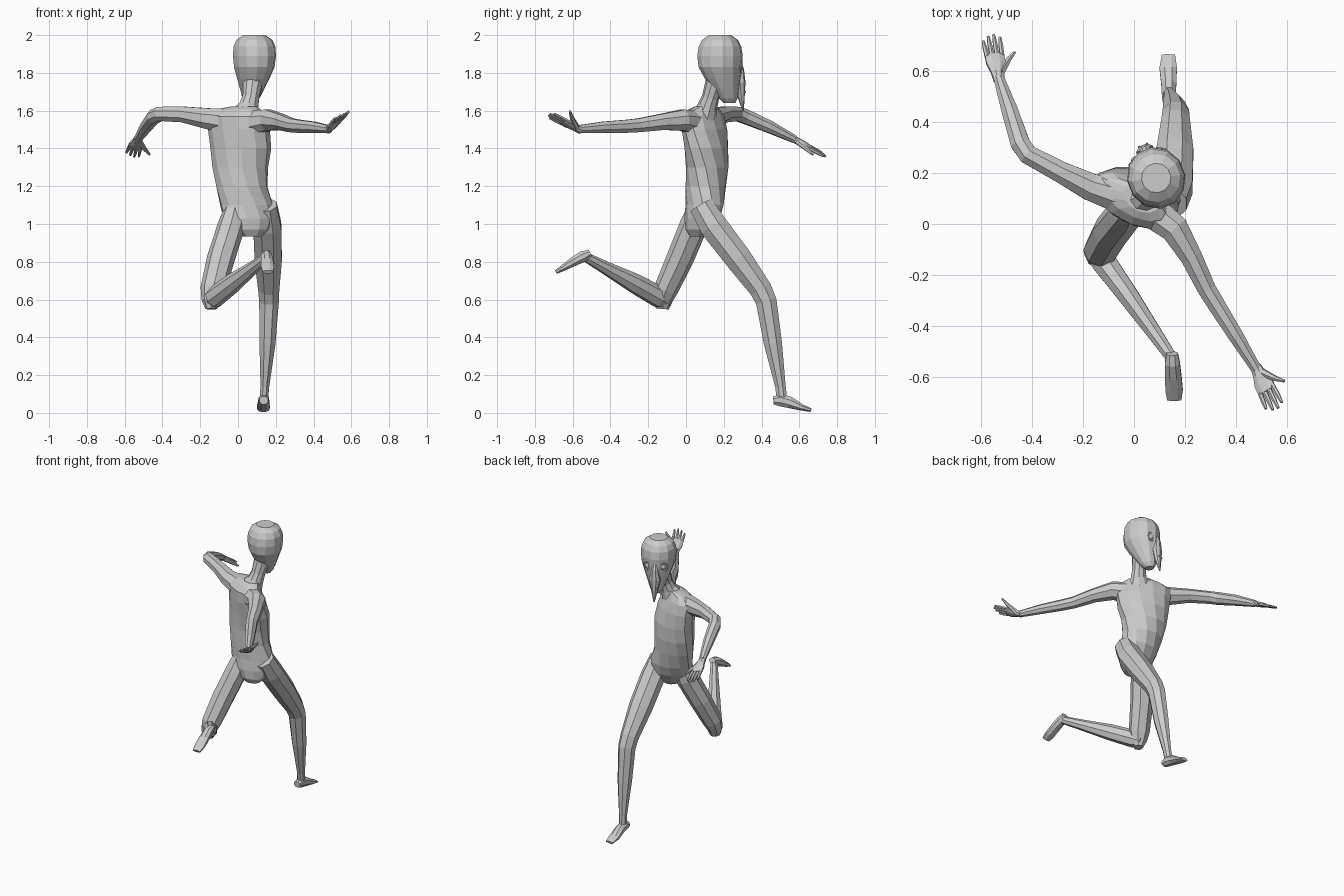
import bpy, bmesh
from math import sin, cos, pi, radians
from mathutils import Vector, Matrix


def loft(name, loops):
    """Skin a list of equal-length point loops and cap both ends."""
    bm = bmesh.new()
    rows = [[bm.verts.new(p) for p in loop] for loop in loops]
    n = len(rows[0])
    for a, b in zip(rows, rows[1:]):
        for i in range(n):
            bm.faces.new((a[i], a[(i + 1) % n], b[(i + 1) % n], b[i]))
    bm.faces.new(rows[0][::-1])
    bm.faces.new(rows[-1])
    bmesh.ops.recalc_face_normals(bm, faces=bm.faces)
    me = bpy.data.meshes.new(name)
    bm.to_mesh(me)
    bm.free()
    ob = bpy.data.objects.new(name, me)
    bpy.context.collection.objects.link(ob)
    return ob


def tube(name, rings, side=(1, 0, 0), n=8):
    """Limb through rings (x, y, z, radius along side, radius across)."""
    pts = [Vector(r[:3]) for r in rings]
    loops = []
    for i, r in enumerate(rings):
        d_in = (pts[i] - pts[max(i - 1, 0)]).normalized()
        d_out = (pts[min(i + 1, len(pts) - 1)] - pts[i]).normalized()
        t = (d_in + d_out).normalized()
        s = Vector(side)
        s = (s - t * s.dot(t)).normalized()
        u = t.cross(s)
        ra, rb = r[3], r[-1]
        loops.append([pts[i] + s * ra * cos(a) + u * rb * sin(a)
                      for a in [2 * pi * (k + .5) / n for k in range(n)]])
    return loft(name, loops)


def stack(name, rings, n=12):
    """Horizontal rings (z, x, y, half width, half depth, turn in degrees)."""
    loops = []
    for z, x, y, w, d, turn in rings:
        m = Matrix.Rotation(radians(turn), 3, 'Z')
        loops.append([m @ Vector((w * cos(a), d * sin(a), 0)) + Vector((x, y, z))
                      for a in [2 * pi * (k + .5) / n for k in range(n)]])
    return loft(name, loops)


def hand(name, wrist, tip, thumb_side, thumb_tip):
    w, t, s = Vector(wrist), Vector(tip), Vector(thumb_side)
    f = (t - w).normalized()
    s = (s - f * s.dot(f)).normalized()
    length = (t - w).length
    # palm
    tube(name + "_palm", [(*(w - f * .01), .022, .020), (*(w + f * .03), .028, .018),
                          (*(w + f * .07), .041, .017), (*(w + f * length * .57), .041, .011)], s)
    # four fingers
    for k, (off, ln) in enumerate([(-1.5, .9), (-.5, 1), (.5, 1.03), (1.5, .96)]):
        a = w + f * length * .53 + s * off * .020
        b = w + f * length * ln + s * off * .023
        tube(f"{name}_finger_{k + 1}", [(*a, .010), (*a.lerp(b, .55), .0095), (*b, .006)], s, 6)
    # thumb
    a, c = w + f * .025 + s * .012, Vector(thumb_tip)
    b = a.lerp(c, .55) + f * .006
    tube(name + "_thumb", [(*a, .017), (*b, .012), (*c, .006)], f, 6)


# torso, twisted from hips to shoulders
stack("torso", [
    (.935, .075, .06, .05, .04, 15), (.97, .07, .07, .095, .07, 15),
    (1.03, .06, .085, .14, .09, 15), (1.10, .045, .098, .142, .100, 8),
    (1.20, .02, .105, .138, .108, -4), (1.30, .012, .112, .150, .110, -14),
    (1.40, .015, .108, .168, .108, -22), (1.50, .005, .098, .178, .098, -28),
    (1.57, -.01, .092, .172, .085, -29), (1.605, .0, .095, .135, .062, -29),
    (1.622, .03, .10, .075, .05, -28)])

# neck
tube("neck", [(.04, .10, 1.58, .075, .065), (.058, .115, 1.625, .053, .052),
              (.068, .13, 1.67, .046, .046), (.08, .16, 1.76, .055, .055)], n=10)

# head, turned a little towards -x
YAW = 22
HX, HY = .087, .18
turn = Matrix.Rotation(radians(YAW), 3, 'Z')


def face(side, fwd, z):
    """Point given in head space."""
    return turn @ Vector((side, fwd, 0)) + Vector((HX, HY, z))


head = []
for z, fwd, w, d in [(1.64, .055, .026, .030), (1.665, .048, .044, .050),
                     (1.72, .030, .066, .075), (1.77, .016, .085, .097),
                     (1.83, .002, .107, .117), (1.89, 0, .114, .122),
                     (1.94, 0, .111, .114), (1.975, 0, .095, .095), (2.0, 0, .058, .058)]:
    p = face(0, fwd, z)
    head.append((z, p.x, p.y, w, d, YAW))
stack("head", head)

# long pointed nose
side = turn @ Vector((1, 0, 0))
tube("nose", [(*face(0, .100, 1.87), .012, .012), (*face(0, .113, 1.82), .022, .022),
              (*face(0, .112, 1.75), .038, .030), (*face(0, .118, 1.69), .026, .022),
              (*face(0, .132, 1.60), .004, .004)], side)

# eyes with raised rims, ears and nostrils
for tag, sx in (("left", -1), ("right", 1)):
    c = face(sx * .052, .097, 1.835)
    out = turn @ Vector((sx * .45, 1, -.05)).normalized()
    q = out.to_track_quat('Z', 'Y')
    bpy.ops.mesh.primitive_torus_add(location=c, rotation=q.to_euler(), major_radius=.027,
                                     minor_radius=.006, major_segments=12, minor_segments=5)
    bpy.context.object.name = tag + "_eye_rim"
    bpy.ops.mesh.primitive_uv_sphere_add(segments=10, ring_count=6, radius=.021,
                                         location=c - out * .008)
    bpy.context.object.name = tag + "_eyeball"
    bpy.ops.mesh.primitive_uv_sphere_add(segments=8, ring_count=5, radius=.006,
                                         location=face(sx * .016, .137, 1.70))
    bpy.context.object.name = tag + "_nostril"

# arms and hands
tube("left_arm", [(-.06, .11, 1.545, .07), (-.17, .145, 1.56, .058), (-.29, .205, 1.58, .045),
                  (-.415, .272, 1.583, .041), (-.445, .315, 1.568, .041),
                  (-.485, .44, 1.515, .035), (-.53, .575, 1.448, .022)], (0, 0, 1))
hand("left_hand", (-.53, .57, 1.45), (-.56, .735, 1.362), (1, .12, -.25), (-.467, .672, 1.367))
tube("right_arm", [(.07, .05, 1.535, .07), (.16, -.02, 1.55, .060), (.225, -.13, 1.54, .046),
                   (.285, -.255, 1.522, .039), (.325, -.32, 1.517, .037),
                   (.40, -.44, 1.512, .032), (.48, -.57, 1.502, .022)], (0, 0, 1))
hand("right_hand", (.48, -.565, 1.50), (.553, -.722, 1.578), (.85, .35, .3), (.588, -.615, 1.597))

# forward leg and foot
tube("right_leg", [(.145, .08, 1.10, .065, .07), (.155, .145, .99, .080, .080),
                   (.16, .275, .82, .078, .077), (.163, .395, .655, .060, .064),
                   (.164, .425, .59, .056, .060), (.156, .46, .37, .046, .052),
                   (.142, .50, .14, .025, .030), (.138, .507, .08, .024, .030)])
tube("right_foot", [(.137, .462, .066, .024, .022), (.137, .50, .068, .030, .036),
                    (.136, .55, .055, .032, .033), (.134, .61, .030, .037, .019),
                    (.135, .662, .014, .028, .010)])

# trailing leg and foot
tube("left_leg_thigh", [(-.01, .075, 1.10, .055, .06), (-.035, .04, .99, .072, .075),
                        (-.09, -.03, .82, .074, .072), (-.132, -.105, .655, .068, .064),
                        (-.142, -.122, .595, .052, .050), (-.142, -.125, .55, .03, .035)],
     (1, -.4, 0))
tube("left_leg_shin", [(-.150, -.095, .585, .035, .040), (-.125, -.14, .612, .052, .058),
                       (-.03, -.27, .685, .044, .054), (.075, -.42, .765, .032, .036),
                       (.148, -.525, .822, .024, .026)], (.8, .6, 0))
tube("left_foot", [(.150, -.507, .846, .024, .020), (.150, -.545, .828, .032, .032),
                   (.154, -.60, .798, .035, .026), (.157, -.65, .768, .037, .018),
                   (.158, -.688, .746, .030, .011)])
